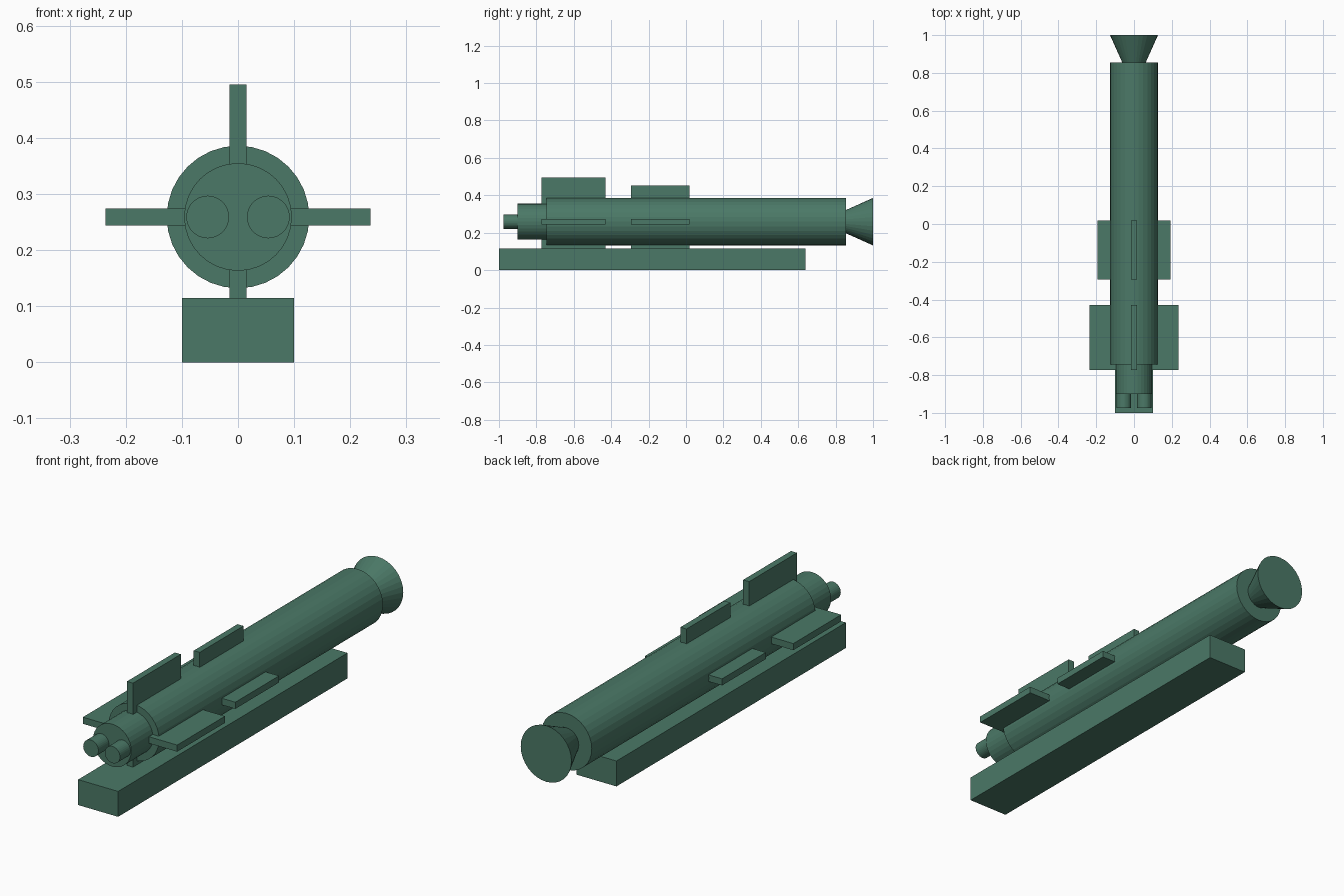
import bpy
import bmesh
from math import pi
from mathutils import Matrix, Vector

if "Cube" in bpy.data.objects:
    bpy.data.objects.remove(bpy.data.objects["Cube"])

AXIS_Z = 0.259
BODY_R = 0.127

green = bpy.data.materials.new("military green")
color = (0.07, 0.19, 0.135, 1)
green.diffuse_color = color
green.use_nodes = True
shader = green.node_tree.nodes["Principled BSDF"]
shader.inputs["Base Color"].default_value = color
shader.inputs["Roughness"].default_value = 0.8


def finish(name, bm):
    mesh = bpy.data.meshes.new(name)
    bm.to_mesh(mesh)
    bm.free()
    mesh.materials.append(green)
    obj = bpy.data.objects.new(name, mesh)
    bpy.context.collection.objects.link(obj)
    return obj


def tube(name, y0, y1, r0, r1, x=0, sides=32):
    """Capped cylinder or cone lying along y, r0 at y0 and r1 at y1."""
    bm = bmesh.new()
    place = Matrix.Translation((x, (y0 + y1) / 2, AXIS_Z)) @ Matrix.Rotation(-pi / 2, 4, 'X')
    bmesh.ops.create_cone(bm, cap_ends=True, segments=sides, radius1=r0,
                          radius2=r1, depth=y1 - y0, matrix=place)
    return finish(name, bm)


def box(name, low, high):
    low, high = Vector(low), Vector(high)
    bm = bmesh.new()
    place = Matrix.Translation((low + high) / 2) @ Matrix.Diagonal((*(high - low), 1))
    bmesh.ops.create_cube(bm, size=1, matrix=place)
    return finish(name, bm)


def fin_set(name, y0, y1, reach, half=0.015):
    """Four flat fins around the body, rooted inside it."""
    root = 0.09
    box("left_" + name, (root, y0, AXIS_Z - half), (reach, y1, AXIS_Z + half))
    box("right_" + name, (-reach, y0, AXIS_Z - half), (-root, y1, AXIS_Z + half))
    box("top_" + name, (-half, y0, AXIS_Z + root), (half, y1, AXIS_Z + reach))
    box("bottom_" + name, (-half, y0, AXIS_Z - reach), (half, y1, AXIS_Z - root))


# Main tube with a narrower section and flared cone at its ends
tube("body", -0.745, 0.855, BODY_R, BODY_R)
tube("front_section", -0.90, -0.70, 0.096, 0.096)
tube("rear_flare", 0.855, 1.0, 0.062, BODY_R)

# Pair of small cylinders at the front
for side, x in (("left", 0.054), ("right", -0.054)):
    tube(side + "_front_cylinder", -0.975, -0.88, 0.038, 0.038, x)

# Fins
fin_set("front_fin", -0.772, -0.43, 0.236)
fin_set("middle_fin", -0.295, 0.018, 0.193)

# Launch rail
box("rail", (-0.1, -1, 0), (0.1, 0.64, 0.115))
